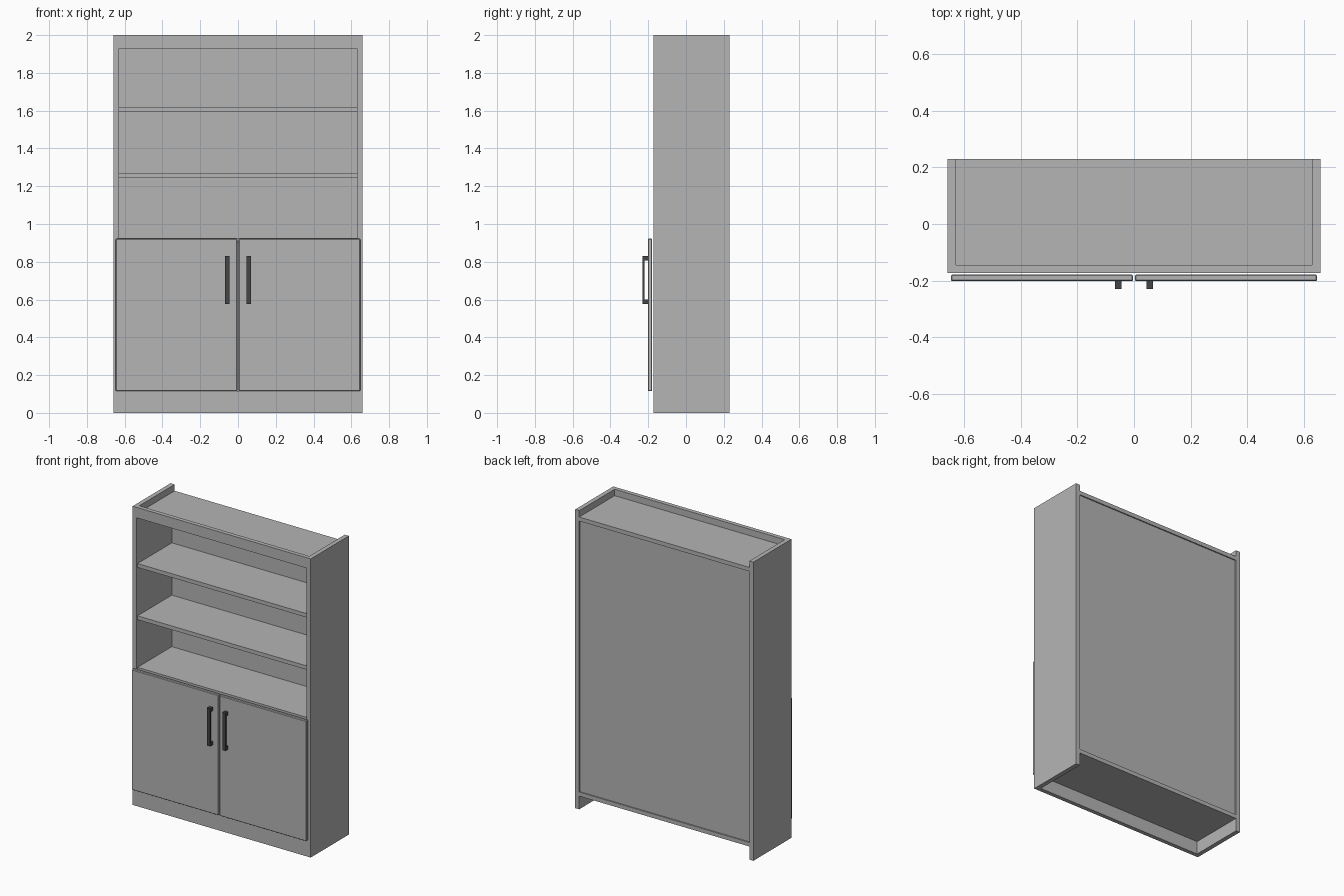
import bpy

default = bpy.data.objects.get("Cube")
if default:
    bpy.data.objects.remove(default, do_unlink=True)


def make_material(name, value):
    mat = bpy.data.materials.new(name)
    mat.use_nodes = True
    colour = (value, value, value, 1)
    mat.diffuse_color = colour
    mat.node_tree.nodes["Principled BSDF"].inputs["Base Color"].default_value = colour
    return mat


PANEL = make_material("panel grey", 0.46)
METAL = make_material("dark handle grey", 0.06)


def box(name, x, y, z, mat=PANEL, bevel=0):
    """Box between (min, max) limits on each axis."""
    limits = (x, y, z)
    bpy.ops.mesh.primitive_cube_add(size=1, location=[(a + b) / 2 for a, b in limits])
    obj = bpy.context.object
    obj.name = name
    obj.scale = [b - a for a, b in limits]
    bpy.ops.object.transform_apply(location=False, rotation=False, scale=True)
    obj.data.materials.append(mat)
    if bevel:
        mod = obj.modifiers.new("Edge bevel", "BEVEL")
        mod.width = bevel
        mod.segments = 1
    return obj


def span(side, a, b):
    """Mirror an x range to the chosen side."""
    return tuple(sorted((side * a, side * b)))


FRONT, BACK = -0.173, 0.23
INNER, OUTER = 0.63, 0.66
inside = (-INNER, INNER)
rail = (FRONT, -0.145)

# Carcass: open at the bottom, with a recessed top and back
for side, label in ((1, "left"), (-1, "right")):
    box(label + "_side_panel", span(side, INNER, OUTER), (FRONT, BACK), (0, 2))
box("top_front_rail", inside, rail, (1.93, 2))
box("kickboard", inside, rail, (0, 0.115))
box("top_panel", inside, (-0.145, BACK), (1.93, 1.957))
box("bottom_panel", inside, (-0.145, BACK), (0.088, 0.115))
box("back_panel", inside, (0.2, 0.222), (0.115, 1.93))

# Shelves
for name, top in (("cupboard_top", 0.925), ("lower_shelf", 1.27), ("upper_shelf", 1.62)):
    box(name, inside, (-0.163, 0.2), (top - 0.026, top))

# Doors with bar handles
for side, label in ((1, "left"), (-1, "right")):
    box(label + "_door", span(side, 0.003, 0.648), (-0.202, -0.179),
        (0.115, 0.922), bevel=0.004)
    across = span(side, 0.045, 0.068)
    box(label + "_handle_bar", across, (-0.23, -0.221), (0.577, 0.83), METAL)
    for part, low in (("lower", 0.577), ("upper", 0.806)):
        box(f"{label}_handle_{part}_post", across, (-0.222, -0.201),
            (low, low + 0.024), METAL)
